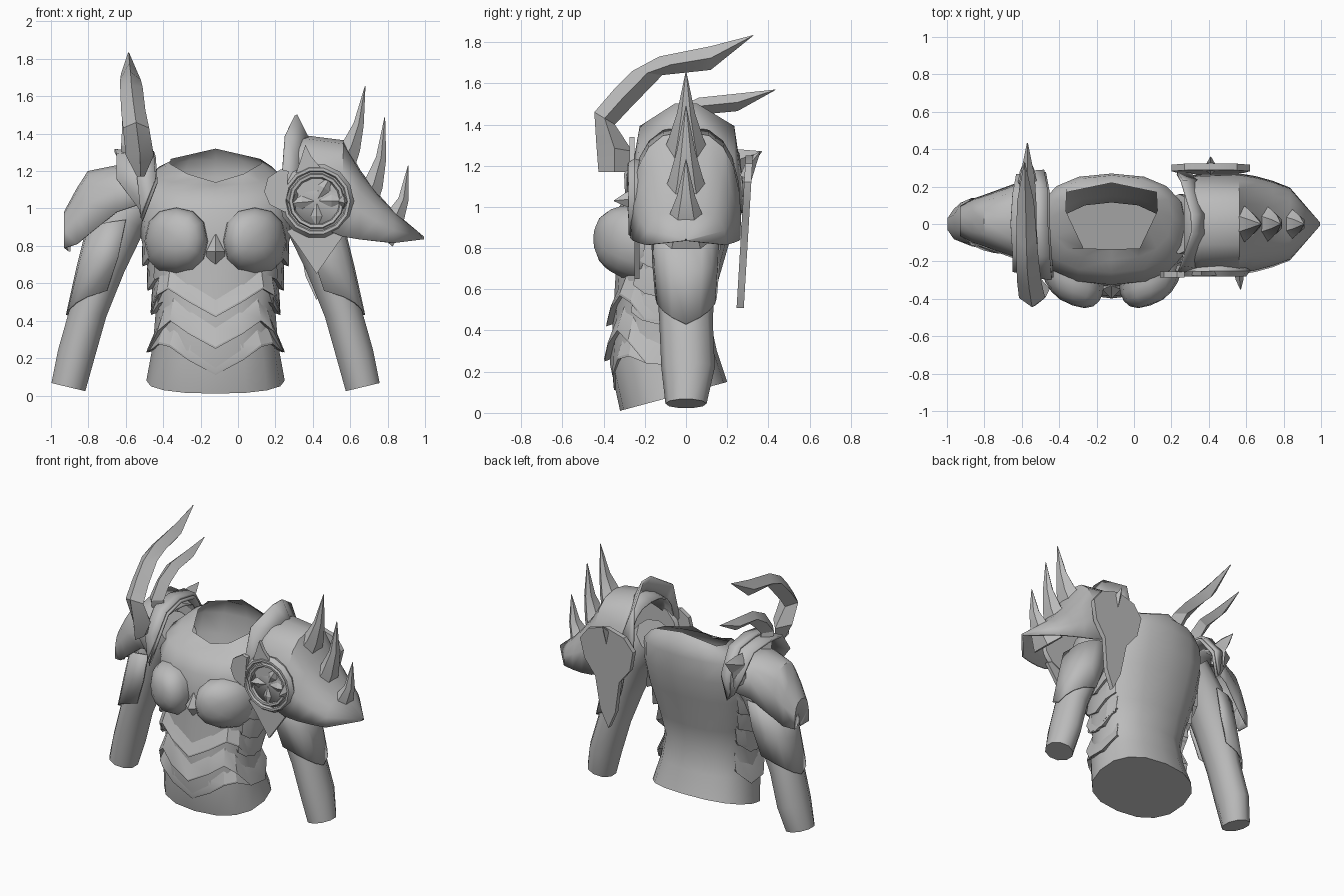
import bpy, bmesh, math
from mathutils import Vector

if "Cube" in bpy.data.objects:
    bpy.data.objects.remove(bpy.data.objects["Cube"])

CX = -0.12  # body centre line
grey = bpy.data.materials.new("steel_grey")
grey.diffuse_color = (0.5, 0.5, 0.5, 1)
grey.use_nodes = True
grey.node_tree.nodes["Principled BSDF"].inputs["Base Color"].default_value = grey.diffuse_color


def make(name, verts, faces, thick=0, angle=35):
    me = bpy.data.meshes.new(name)
    me.from_pydata([tuple(v) for v in verts], [], faces)
    bm = bmesh.new()
    bm.from_mesh(me)
    bmesh.ops.remove_doubles(bm, verts=bm.verts, dist=0.0005)
    bmesh.ops.recalc_face_normals(bm, faces=bm.faces)
    bm.to_mesh(me)
    bm.free()
    me.materials.append(grey)
    ob = bpy.data.objects.new(name, me)
    bpy.context.collection.objects.link(ob)
    if thick:
        mod = ob.modifiers.new("thickness", 'SOLIDIFY')
        mod.thickness, mod.offset = thick, 0
    bpy.ops.object.select_all(action='DESELECT')
    ob.select_set(True)
    bpy.context.view_layer.objects.active = ob
    bpy.ops.object.shade_smooth_by_angle(angle=math.radians(angle))
    return ob


def loft(name, rings, closed=True, caps=(True, True), thick=0, angle=35):
    n = len(rings[0])
    verts = [v for r in rings for v in r]
    faces = []
    for i in range(len(rings) - 1):
        for j in range(n if closed else n - 1):
            k = (j + 1) % n
            faces.append((i*n + j, i*n + k, (i+1)*n + k, (i+1)*n + j))
    if closed and caps[0]:
        faces.append(tuple(range(n)))
    if closed and caps[1]:
        faces.append(tuple(range(len(verts) - n, len(verts))))
    return make(name, verts, faces, thick, angle)


def tube(name, path, radii, n=8, side=(0, 1, 0), angle=35):
    """Tube along a path; radii are (along side, across side)."""
    path, side, rings = [Vector(p) for p in path], Vector(side), []
    for i, p in enumerate(path):
        t = (path[min(i+1, len(path)-1)] - path[max(i-1, 0)]).normalized()
        c = t.cross(side).normalized()
        a, b = radii[i]
        rings.append([p + side*a*math.cos(q) + c*b*math.sin(q)
                      for q in (2*math.pi*j/n for j in range(n))])
    return loft(name, rings, angle=angle)


def plate(name, pts, y0, y1, lean=0):
    """Outline in x,z extruded along y, leaning with height."""
    return loft(name, [[(x, y + lean*(z - 1), z) for x, z in pts] for y in (y0, y1)])


def spow(v, p):
    return math.copysign(abs(v)**p, v)


def arch_shell(name, stations, n=10, p=0.75, cy=0):
    """Stations: x, half depth, top z, bottom z."""
    rings = []
    for x, hy, top, bot in stations:
        rings.append([(x, cy - hy*spow(math.cos(a), p), bot + (top-bot)*max(math.sin(a), 0)**p)
                      for a in (math.pi*j/n for j in range(n+1))])
    return loft(name, rings, closed=False, thick=0.012)


# Torso: y front, y back, z front, z back, half width
TORSO = [(-.32, .20, .01, .15, .37), (-.37, .15, .24, .30, .335),
         (-.355, .115, .44, .46, .32), (-.345, .15, .62, .62, .35),
         (-.33, .22, .84, .86, .40), (-.325, .26, 1.0, 1.02, .415),
         (-.26, .27, 1.09, 1.17, .395), (-.19, .26, 1.125, 1.26, .325)]


def torso_ring(row, n=16):
    yf, yb, zf, zb, hw = row
    out = []
    for j in range(n):
        a = 2*math.pi*j/n + math.pi/2
        c, s = spow(math.cos(a), .85), spow(math.sin(a), .85)
        out.append((CX + hw*c, (yf+yb)/2 + (yb-yf)/2*s, (zf+zb)/2 + (zb-zf)/2*s))
    return out


# Angular neck opening
half = [(0, .22, 1.32), (.24, .17, 1.265), (.245, .07, 1.24), (.15, -.13, 1.185), (0, -.135, 1.14)]
corners = [(-x, y, z) for x, y, z in half] + half[3:0:-1]
neck = []
for p, q in zip(corners, corners[1:] + corners[:1]):
    neck += [(CX + p[0], p[1], p[2]), (CX + (p[0]+q[0])/2, (p[1]+q[1])/2, (p[2]+q[2])/2)]
loft("torso", [torso_ring(r) for r in TORSO] + [neck], caps=(True, False), angle=50)


def torso_at(z):
    for a, b in zip(TORSO, TORSO[1:]):
        if (b[2] + b[3])/2 >= z:
            break
    za, zb = (a[2]+a[3])/2, (b[2]+b[3])/2
    t = max(0, min(1, (z - za)/(zb - za)))
    return [a[i] + (b[i]-a[i])*t for i in (0, 1, 4)]


def body_band(name, shape, height, flare):
    """Wedge band on the body; shape is (degrees from the front, lower z)."""
    rows = []
    for dz, out in ((height, -.004), (.012, flare), (0, flare), (.02, -.03)):
        row = []
        for deg, z in shape:
            yf, yb, hw = torso_at(z + dz)
            a = math.radians(deg)
            row.append((CX + (hw+out)*spow(math.sin(a), .85),
                        (yf+yb)/2 - ((yb-yf)/2+out)*spow(math.cos(a), .85), z+dz))
        rows.append(row)
    return loft(name, rows, closed=False, angle=20)


# Chevron bands over the belly
for i, (v, end, h, fl) in enumerate([(.42, .44, .10, .03), (.25, .23, .12, .03),
                                     (.11, .23, .09, .02)]):
    half = [(0, v), (20, v+.08), (40, v+.15), (57, (v+.15+end)/2+.03), (75, end+.01), (98, end), (122, end+.1)]
    body_band(f"belly_band_{i+1}", [(-d, z) for d, z in half[:0:-1]] + half, h, fl)

for s, label in ((-1, "right"), (1, "left")):
    # Overlapping flank plates
    for i, z in enumerate((.44, .57, .70)):
        body_band(f"{label}_flank_plate_{i+1}",
                  [(s*d, z + e) for d, e in ((58, .05), (72, .01), (88, -.01), (105, .05), (120, .08))], .13, .025)

    # Breast cups, fuller towards the top and merging into the chest
    rings = []
    for k in range(6):
        q = math.pi/2*k/5
        w = math.cos(q)**.8
        rings.append([(CX + s*.21 + .17*w*spow(math.cos(a), .9),
                       -.26 - .175*math.sin(q) + .06*math.cos(a)*s*w,
                       .825 + .18*w*spow(math.sin(a), .85) + .02*math.sin(q))
                      for a in (2*math.pi*j/12 for j in range(12))])
    loft(f"{label}_breast_cup", rings, caps=(False, True), angle=50)

    # Arm
    path = [(.36, 1.10), (.49, .95), (.595, .70), (.68, .45), (.745, .22), (.787, .045)]
    tube(f"{label}_arm", [(CX+s*u, .01 if .1 < z < .3 else 0, z) for u, z in path],
         [(.16, .14), (.155, .135), (.145, .12), (.13, .105), (.13, .105), (.10, .098)],
         n=10, angle=50)

    # Upper arm guard
    rows = []
    for ui, uo, zo, zi, hy in ((.48, .69, .88, .94, .165), (.52, .74, .68, .74, .16),
                               (.58, .795, .43, .56, .145)):
        rows.append([(CX + s*(ui + (uo-ui)*math.cos(t*math.pi/2)**.75),
                      hy*spow(math.sin(t*math.pi/2), .8), zo + (zi-zo)*abs(t))
                     for t in (j/4 for j in range(-4, 5))])
    loft(f"{label}_arm_guard", rows, closed=False, thick=.01)

# Breastplate point
tube("chest_point", [(CX, -.29, .69), (CX, -.35, .77), (CX, -.33, .86)],
     [(.04, .05), (.05, .05), (.004, .004)], n=4, angle=10)

# Right shoulder guard
arch_shell("right_shoulder_guard", [(-.50, .24, 1.23, 1.03), (-.65, .19, 1.225, .98),
           (-.80, .135, 1.195, .86), (-.86, .115, 1.10, .81), (-.925, .08, .98, .79), (-.90, .02, .80, .77)],
           n=8, cy=.015)

# Collar bands of the right shoulder
for name, grow in (("right_collar_inner", 0), ("right_collar_outer", .02)):
    inner = [(-.51, -.27, .93), (-.43, -.28, 1.14), (-.44, -.16, 1.27), (-.45, 0, 1.30),
             (-.45, .16, 1.27), (-.47, .27, 1.12), (-.51, .26, .95)]
    outer = [(-.53, -.26, 1.00), (-.65, -.25, 1.16), (-.65, -.16, 1.29), (-.66, 0, 1.31),
             (-.65, .16, 1.29), (-.63, .26, 1.14), (-.56, .25, 1.0)]
    if grow:
        mid = [[(a+b)/2 for a, b in zip(p, q)] for p, q in zip(inner, outer)]
        outer = [(m[0], m[1]*1.05, m[2]+grow) for m in mid]
        inner = [(p[0]-.01, p[1]*1.05, p[2]+grow) for p in inner]
    loft(name, [inner, outer], closed=False, thick=.015, angle=25)


def horn(name, xs, pairs, widths):
    """Blade horn; pairs are outer y,z and inner y,z."""
    rings = []
    for x, (y0, z0, y1, z1), w in zip(xs, pairs, widths):
        ym, zm = (y0+y1)/2, (z0+z1)/2
        rings.append([(x, y0, z0), (x+w, ym, zm), (x, y1, z1), (x-w, ym, zm)])
    loft(name, rings, angle=20)


# Three horns on the right shoulder
horn("front_horn", [-.52, -.525, -.545, -.56, -.57, -.575, -.58, -.585],
     [(-.425, 1.17, -.27, 1.17), (-.435, 1.30, -.26, 1.27), (-.445, 1.46, -.345, 1.40),
      (-.35, 1.57, -.27, 1.48), (-.26, 1.66, -.115, 1.64), (-.13, 1.73, -.02, 1.65),
      (.12, 1.78, .12, 1.665), (.33, 1.835, .325, 1.83)], [.02, .075, .07, .065, .06, .055, .045, .003])
horn("middle_horn", [-.57]*6, [(-.15, 1.20, .0, 1.20), (-.17, 1.34, -.04, 1.33), (-.08, 1.46, .02, 1.39),
     (.06, 1.53, .09, 1.45), (.25, 1.55, .25, 1.465), (.435, 1.57, .43, 1.565)],
     [.05, .055, .05, .05, .04, .003])
horn("rear_horn", [-.57]*4, [(.12, 1.12, .27, 1.05), (.16, 1.27, .29, 1.17), (.25, 1.28, .32, 1.20),
     (.37, 1.27, .365, 1.262)], [.05, .05, .04, .003])

# Left shoulder guard with spikes
arch_shell("left_shoulder_guard", [(.27, .25, 1.35, 1.02), (.36, .26, 1.385, .93), (.56, .265, 1.36, .85),
           (.65, .25, 1.20, .835), (.74, .225, 1.08, .825), (.83, .19, .98, .815), (.99, .005, .845, .835)], n=10)
for i, pts in enumerate([((.53, 1.20), (.605, 1.33), (.645, 1.45), (.68, 1.655)),
                         ((.65, 1.00), (.725, 1.13), (.765, 1.27), (.785, 1.49)),
                         ((.76, .85), (.84, .95), (.885, 1.05), (.91, 1.23))]):
    tube(f"shoulder_spike_{i+1}", [(x, 0, z) for x, z in pts],
         [(.14, .10), (.085, .06), (.045, .032), (.002, .002)], n=6)

# Standing collar of the left shoulder
upper = [(.23, -.27, 1.10), (.255, -.22, 1.39), (.31, -.05, 1.50), (.31, .05, 1.50), (.255, .23, 1.39), (.23, .27, 1.10)]
lower = [(.30, -.27, .98), (.34, -.23, 1.18), (.39, -.05, 1.34), (.39, .05, 1.34), (.34, .23, 1.18), (.30, .27, .98)]
loft("left_collar", [upper, lower], closed=False, thick=.015, angle=20)

# Round front emblem disc
DX, DZ = .42, 1.04
rings = [[(DX + r*math.cos(2*math.pi*j/14), y, DZ + r*math.sin(2*math.pi*j/14)) for j in range(14)]
         for r, y in ((.19, -.22), (.20, -.25), (.18, -.28), (.165, -.28), (.158, -.264),
                      (.15, -.264), (.145, -.28), (.13, -.278), (.122, -.258), (.02, -.258))]
loft("shoulder_disc", rings, angle=25)
for i, deg in enumerate((60, 185, 270, 0)):
    c, s = math.cos(math.radians(deg)), math.sin(math.radians(deg))
    tube(f"disc_blade_{i+1}", [(DX + r*c, -.262, DZ + r*s) for r in (.125, .08, .015)],
         [(.015, .015), (.035, .02), (.003, .003)], n=4, side=(-s, 0, c), angle=10)
tube("disc_rim_spike", [(.56, -.25, 1.04), (.565, -.30, 1.035), (.57, -.35, 1.03)],
     [(.05, .03), (.03, .02), (.002, .002)], n=4, side=(0, 0, 1), angle=10)
plate("disc_side_bracket", [(.27, 1.20), (.23, 1.21), (.16, 1.165), (.14, 1.09), (.17, 1.02), (.25, .98)], -.285, -.255)
plate("disc_top_point", [(.31, 1.19), (.335, 1.26), (.36, 1.34), (.39, 1.28), (.44, 1.22)], -.275, -.25)
plate("disc_lower_point", [(.26, .88), (.32, .80), (.42, .65), (.51, .78), (.58, .88), (.42, .95)], -.25, -.225)

# Back hanging plate
plate("shoulder_back_plate", [(.20, 1.12), (.27, 1.21), (.41, 1.25), (.55, 1.21), (.62, 1.12), (.59, .98),
      (.51, .87), (.48, .64), (.42, .51), (.36, .64), (.32, .87), (.23, .98)], .275, .31, lean=.06)
tube("back_plate_spike", [(.41, .29, 1.14), (.41, .32, 1.22), (.41, .36, 1.27)],
     [(.03, .03), (.025, .025), (.002, .002)], n=4, side=(1, 0, 0), angle=10)
